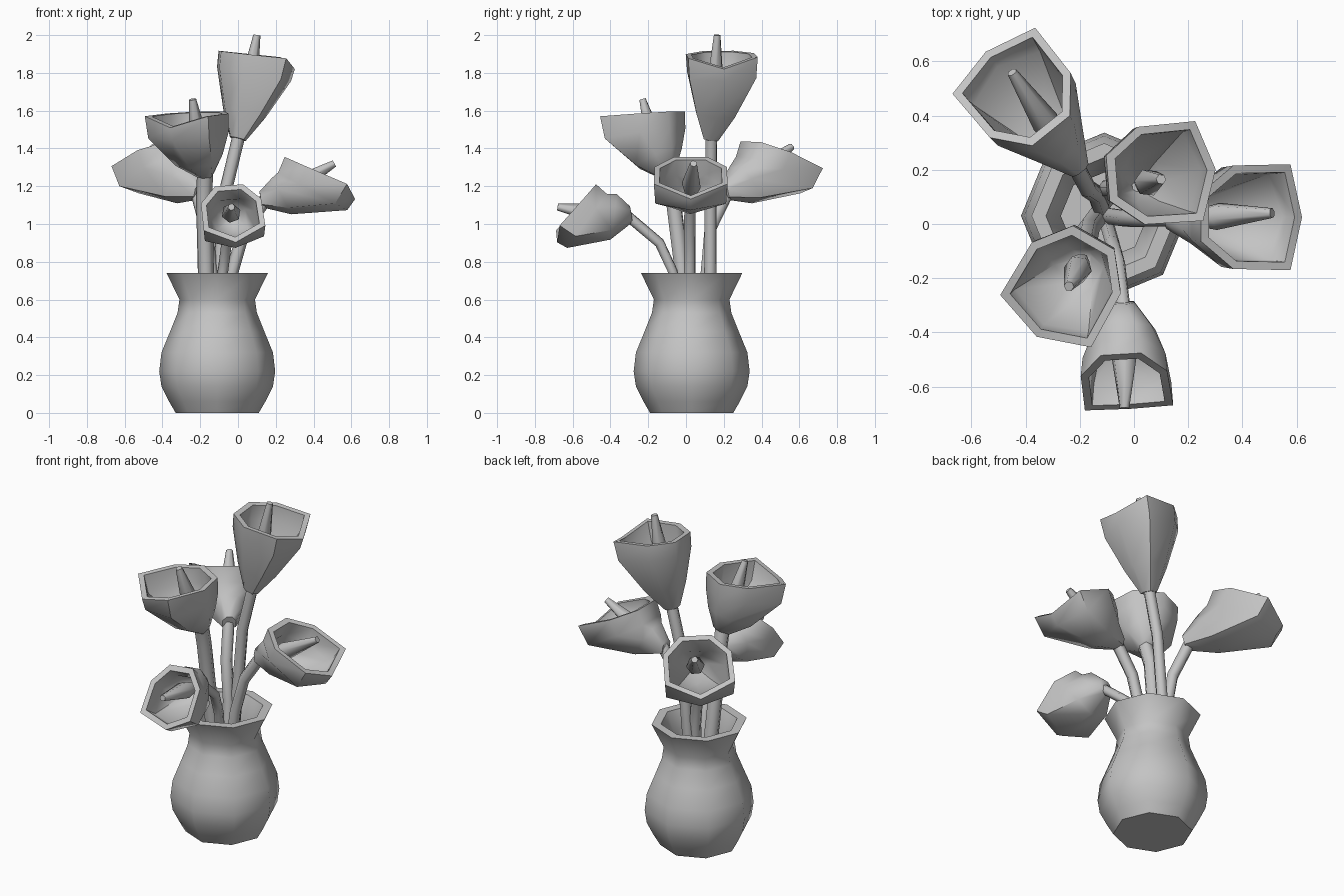
import bpy, bmesh
from math import cos, sin, pi, radians
from mathutils import Vector as V

cube = bpy.data.objects.get("Cube")
if cube:
    bpy.data.objects.remove(cube)

# One plain grey for everything
grey = bpy.data.materials.new("plain_grey")
grey.use_nodes = True
colour = (0.55, 0.55, 0.55, 1)
grey.diffuse_color = colour
grey.node_tree.nodes["Principled BSDF"].inputs["Base Color"].default_value = colour

# Half outline of a petal cup: along the lip, sideways, raised
HALF = [(1, 0, -0.1), (0.65, 0.9, 0.13), (-0.4, 0.88, 0.03), (-1, 0.41, -0.02)]
PETAL = HALF + [(a, -s, r) for a, s, r in HALF[:0:-1]]


def polygon(count):
    """Regular outline with a corner towards the side direction."""
    return [(cos(2 * pi * i / count), sin(2 * pi * i / count), 0) for i in range(count)]


def ring(centre, normal, side, radius, outline, lift=0):
    """Place an outline around a centre, facing along normal."""
    n = V(normal).normalized()
    u = V(side)
    u = (u - n * u.dot(n)).normalized()
    v = n.cross(u)
    return [V(centre) + (u * a + v * s + n * r * lift) * radius for a, s, r in outline]


def loft(name, rings, angle=55):
    """Skin a run of rings and close both ends."""
    bm = bmesh.new()
    loops = [[bm.verts.new(p) for p in r] for r in rings]
    count = len(loops[0])
    for a, b in zip(loops, loops[1:]):
        for i in range(count):
            j = (i + 1) % count
            bm.faces.new((a[i], a[j], b[j], b[i]))
    bm.faces.new(loops[0][::-1])
    bm.faces.new(loops[-1])
    bmesh.ops.recalc_face_normals(bm, faces=bm.faces)
    mesh = bpy.data.meshes.new(name)
    bm.to_mesh(mesh)
    bm.free()
    mesh.materials.append(grey)
    obj = bpy.data.objects.new(name, mesh)
    bpy.context.collection.objects.link(obj)
    bpy.ops.object.select_all(action='DESELECT')
    obj.select_set(True)
    bpy.context.view_layer.objects.active = obj
    bpy.ops.object.shade_smooth_by_angle(angle=radians(angle))


def tube(name, path, radii):
    """Six-sided tapered tube along a path."""
    path = [V(p) for p in path]
    rings = []
    for i, p in enumerate(path):
        direction = path[min(i + 1, len(path) - 1)] - path[max(i - 1, 0)]
        rings.append(ring(p, direction, (0.6, 0.8, 0.1), radii[i], polygon(6)))
    loft(name, rings, 62)


def flower(name, base, centre, normal, lip, radius, fullness, tip, stem, thickness=0.034):
    """Slanted seven-sided cup with a spike inside and a bent stem."""
    base, centre, tip = V(base), V(centre), V(tip)
    n = V(normal).normalized()
    side = V(lip) - n * V(lip).dot(n)
    mid = centre - n * radius * 0.43
    axis = mid - base
    low = base.lerp(mid, 0.4)
    low_normal = axis.normalized() + n * 0.6
    wall = 0.033
    loft(name + "_cup", [
        ring(base, axis, side, 0.042, PETAL),
        ring(low, low_normal, side, radius * fullness, PETAL),
        ring(mid, n, side, radius * 0.96, PETAL),
        ring(centre, n, side, radius, PETAL, 1),
        ring(centre, n, side, radius - wall, PETAL, 1),
        ring(mid, n, side, radius * 0.96 - wall, PETAL),
        ring(low, low_normal, side, radius * fullness - wall, PETAL),
        ring(base + axis * 0.15, axis, side, 0.02, PETAL)])
    root = base + axis * 0.3
    tube(name + "_spike", [root, root.lerp(tip, 0.35), tip], (0.025, 0.052, 0.019))
    tube(name + "_stem", [base + axis * 0.1] + stem, [thickness] * (len(stem) + 1))


# Vase: eight-sided outer wall, rim and hollow inside
profile = [(0.22, 0), (0.255, 0.06), (0.295, 0.14), (0.307, 0.22), (0.295, 0.32),
           (0.25, 0.43), (0.21, 0.53), (0.2, 0.6), (0.268, 0.74),
           (0.215, 0.74), (0.16, 0.6), (0.17, 0.52), (0.25, 0.3), (0.2, 0.05)]
loft("vase", [ring((-0.11, 0.03, z), (0, 0, 1), (1, 0, 0), r, polygon(8)) for r, z in profile])

# Flowers: base, rim centre, rim normal, lip side, radius, fullness, spike tip, stem bends
flower("tall_flower", (0, 0.13, 1.45), (0.105, 0.185, 1.88), (0.2, 0, 1), (1, 0.08, 0), 0.205,
       0.55, (0.1, 0.165, 2), [(-0.06, 0.13, 1.2), (-0.1, 0.13, 0.75), (-0.11, 0.08, 0.3)])
flower("left_flower", (0.12, 0.02, 1.13), (0.44, 0.025, 1.255), (0.48, 0, 0.88), (1, 0, 0), 0.217,
       0.5, (0.51, 0.04, 1.32), [(0.03, 0.02, 0.96), (-0.03, 0.02, 0.75), (-0.1, 0.03, 0.3)])
flower("right_flower", (-0.165, -0.095, 1.26), (-0.255, -0.235, 1.565), (-0.08, -0.14, 1),
       (-0.5, -0.87, 0), 0.215, 0.58, (-0.24, -0.23, 1.66),
       [(-0.18, -0.07, 1.15), (-0.17, -0.02, 0.75), (-0.14, 0.02, 0.3)], 0.043)
flower("front_flower", (-0.04, -0.29, 1.05), (-0.03, -0.59, 1.06), (0, -0.81, 0.59),
       (0.1, -0.6, -0.8), 0.182, 0.66, (-0.035, -0.68, 1.09),
       [(-0.06, -0.14, 0.9), (-0.08, -0.07, 0.75), (-0.1, 0, 0.3)], 0.028)
flower("back_flower", (-0.2, 0.2, 1.17), (-0.43, 0.495, 1.34), (-0.3, 0.42, 1), (-1, 1.25, 0),
       0.217, 0.52, (-0.45, 0.56, 1.41), [(-0.17, 0.13, 0.98), (-0.14, 0.11, 0.75), (-0.12, 0.05, 0.3)])
